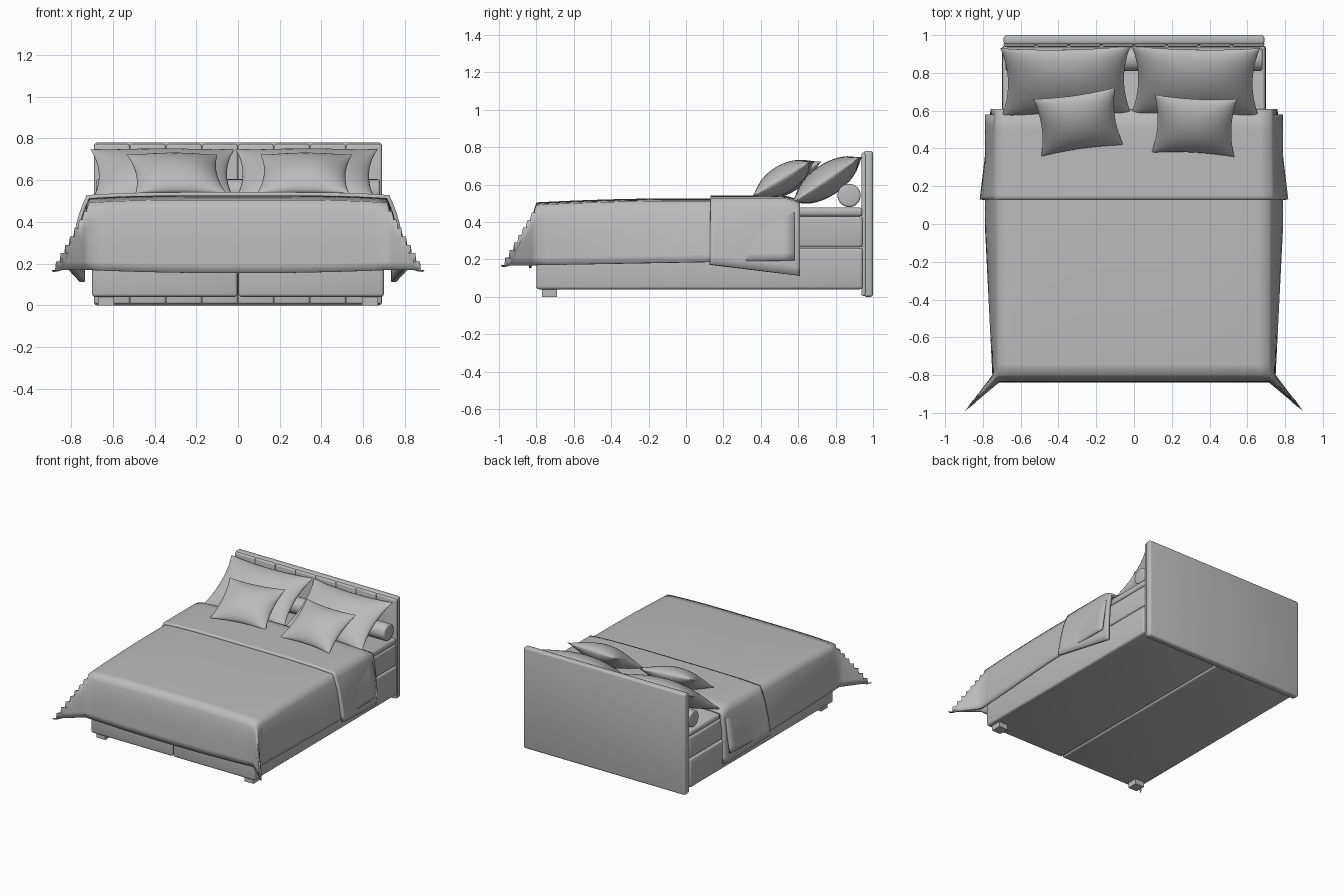
import bpy, bmesh, math
from mathutils import Matrix, Vector

cube = bpy.data.objects.get("Cube")
if cube:
    bpy.data.objects.remove(cube, do_unlink=True)

grey = bpy.data.materials.new("light_grey")
grey.use_nodes = True
grey.diffuse_color = (0.5, 0.5, 0.5, 1)
grey.node_tree.nodes["Principled BSDF"].inputs["Base Color"].default_value = (0.5, 0.5, 0.5, 1)


def finish(name, bm, angle=50):
    bmesh.ops.recalc_face_normals(bm, faces=bm.faces)
    mesh = bpy.data.meshes.new(name)
    bm.to_mesh(mesh)
    bm.free()
    obj = bpy.data.objects.new(name, mesh)
    bpy.context.collection.objects.link(obj)
    mesh.materials.append(grey)
    bpy.ops.object.select_all(action='DESELECT')
    obj.select_set(True)
    bpy.context.view_layer.objects.active = obj
    bpy.ops.object.shade_smooth_by_angle(angle=math.radians(angle))
    return obj


def box(name, x, y, z, bevel=0.0, segments=3):
    """Box from (min, max) ranges, with rounded edges."""
    bm = bmesh.new()
    bmesh.ops.create_cube(bm, size=1)
    for v in bm.verts:
        v.co = [r[0] + (c + 0.5) * (r[1] - r[0]) for c, r in zip(v.co, (x, y, z))]
    if bevel:
        bmesh.ops.bevel(bm, geom=bm.edges[:], offset=bevel, segments=segments,
                        profile=0.5, affect='EDGES')
    return finish(name, bm)


def grid_faces(bm, rows):
    for r0, r1 in zip(rows, rows[1:]):
        for i in range(len(r0) - 1):
            bm.faces.new((r0[i], r0[i + 1], r1[i + 1], r1[i]))


def drape(name, half, y_back, y_front, top, hem, flare, thick, foot=False):
    """Cloth lying on the bed and hanging over its sides, and over the foot if asked."""
    flat, drop = 12, 8
    bm = bmesh.new()
    rows = []
    for j in range(2 * flat + (drop if foot else 0) + 1):
        b = max(0, j - 2 * flat) / drop
        y = y_back + (y_front - y_back) * min(1, j / (2 * flat))
        row = []
        for i in range(-flat - drop, flat + drop + 1):
            side = 1 if i > 0 else -1
            a = max(0, abs(i) - flat) / drop
            x = half * max(-1, min(1, i / flat))
            t = max(a, b)
            lip = 0.03 * (1 - (1 - t) ** 4)
            spread = lip + flare(y) * t
            q = min(a, b) / t if t else 0
            z_top = top(y) + 0.014 * (1 - (x / half) ** 4)
            z = z_top + (hem(y) - z_top) * t
            px, py = x, y
            if a >= b and a > 0:
                px += side * spread
            if b >= a and b > 0:
                py -= lip + 0.01 * t
                z -= 0.015 * t * (1 - (x / half) ** 2)
            # the spare cloth at the foot corners sticks out as a pointed fold
            corner = Vector((half * side + side * 0.18 * t, y_front - 0.19 * t, z))
            row.append(bm.verts.new(Vector((px, py, z)).lerp(corner, q)))
        rows.append(row)
    grid_faces(bm, rows)
    bmesh.ops.recalc_face_normals(bm, faces=bm.faces)
    if sum(f.normal.z for f in bm.faces) < 0:
        bmesh.ops.reverse_faces(bm, faces=bm.faces)
    obj = finish(name, bm, 75)
    if sum(p.normal.z for p in obj.data.polygons) < 0:
        obj.data.flip_normals()
    solid = obj.modifiers.new("thickness", 'SOLIDIFY')
    solid.thickness = thick
    solid.offset = -1
    return obj


def pillow(name, centre, width, height, depth, tilt, turn):
    """Two bulging sheets with pinched corners, joined at the seam."""
    n = 10
    bm = bmesh.new()
    for face in (1, -1):
        rows = []
        for j in range(-n, n + 1):
            v = math.sin(j / n * math.pi / 2)
            row = []
            for i in range(-n, n + 1):
                u = math.sin(i / n * math.pi / 2)
                row.append(bm.verts.new((
                    u * width / 2 * (1 - 0.11 * (1 - v * v)),
                    v * height / 2 * (1 - 0.10 * (1 - u * u)),
                    face * depth / 2 * max(0, (1 - u * u) * (1 - v * v)) ** 0.6)))
            rows.append(row)
        grid_faces(bm, rows)
    bmesh.ops.remove_doubles(bm, verts=bm.verts, dist=0.0005)
    bm.transform(Matrix.Translation(centre) @ Matrix.Rotation(math.radians(turn), 4, 'Z')
                 @ Matrix.Rotation(math.radians(tilt), 4, 'X'))
    return finish(name, bm, 70)


# Headboard with upright padded panels on its front
box("headboard", (-0.69, 0.69), (0.95, 1.0), (0, 0.78), 0.015)
panels = 8
step = 1.38 / panels
for k in range(panels):
    x = -0.69 + k * step
    box(f"headboard_panel_{k + 1}", (x, x + step), (0.938, 0.965), (0.005, 0.772), 0.012)

# Base, mattress and feet, mirrored about the middle
for side, label in ((1, "left"), (-1, "right")):
    def span(a, b):
        return tuple(sorted((side * a, side * b)))
    box(f"base_{label}", span(0.002, 0.70), (-0.80, 0.945), (0.04, 0.262), 0.016)
    box(f"mattress_{label}", span(0.002, 0.695), (-0.79, 0.945), (0.264, 0.43), 0.016)
    box(f"front_foot_{label}", span(0.595, 0.67), (-0.77, -0.69), (0, 0.045))
box("mattress_topper", (-0.695, 0.695), (-0.79, 0.945), (0.43, 0.478), 0.018)

# Bolster in front of the headboard
bm = bmesh.new()
bmesh.ops.create_cone(bm, cap_ends=True, segments=32, radius1=0.062, radius2=0.062, depth=1.36)
rims = [e for e in bm.edges if abs(e.verts[0].co.z - e.verts[1].co.z) < 0.01]
bmesh.ops.bevel(bm, geom=rims, offset=0.012, segments=3, profile=0.5, affect='EDGES')
bm.transform(Matrix.Translation((0, 0.872, 0.542)) @ Matrix.Rotation(math.pi / 2, 4, 'Y'))
finish("bolster", bm)

# Duvet and its folded-back top part
drape("duvet", 0.715, 0.58, -0.80,
      lambda y: 0.513 - 0.022 * max(0, -y / 0.8) ** 2,
      lambda y: 0.185 + 0.02 * y,
      lambda y: 0.005 + 0.04 * min(1, (y + 0.8) / 0.8), 0.015, foot=True)
drape("duvet_fold", 0.725, 0.61, 0.13,
      lambda y: 0.528 - 0.03 * max(0, (y - 0.5) / 0.11) ** 2,
      lambda y: 0.175 - 0.13 * (y - 0.13),
      lambda y: 0.062 - 0.12 * (y - 0.13), 0.025)

# Pillows
pillow("back_pillow_left", (0.325, 0.755, 0.625), 0.68, 0.44, 0.17, 34, -1)
pillow("back_pillow_right", (-0.36, 0.755, 0.625), 0.69, 0.44, 0.17, 34, 1)
pillow("front_pillow_left", (0.32, 0.52, 0.63), 0.44, 0.36, 0.15, 31, -3)
pillow("front_pillow_right", (-0.295, 0.54, 0.63), 0.44, 0.36, 0.15, 31, 8)
